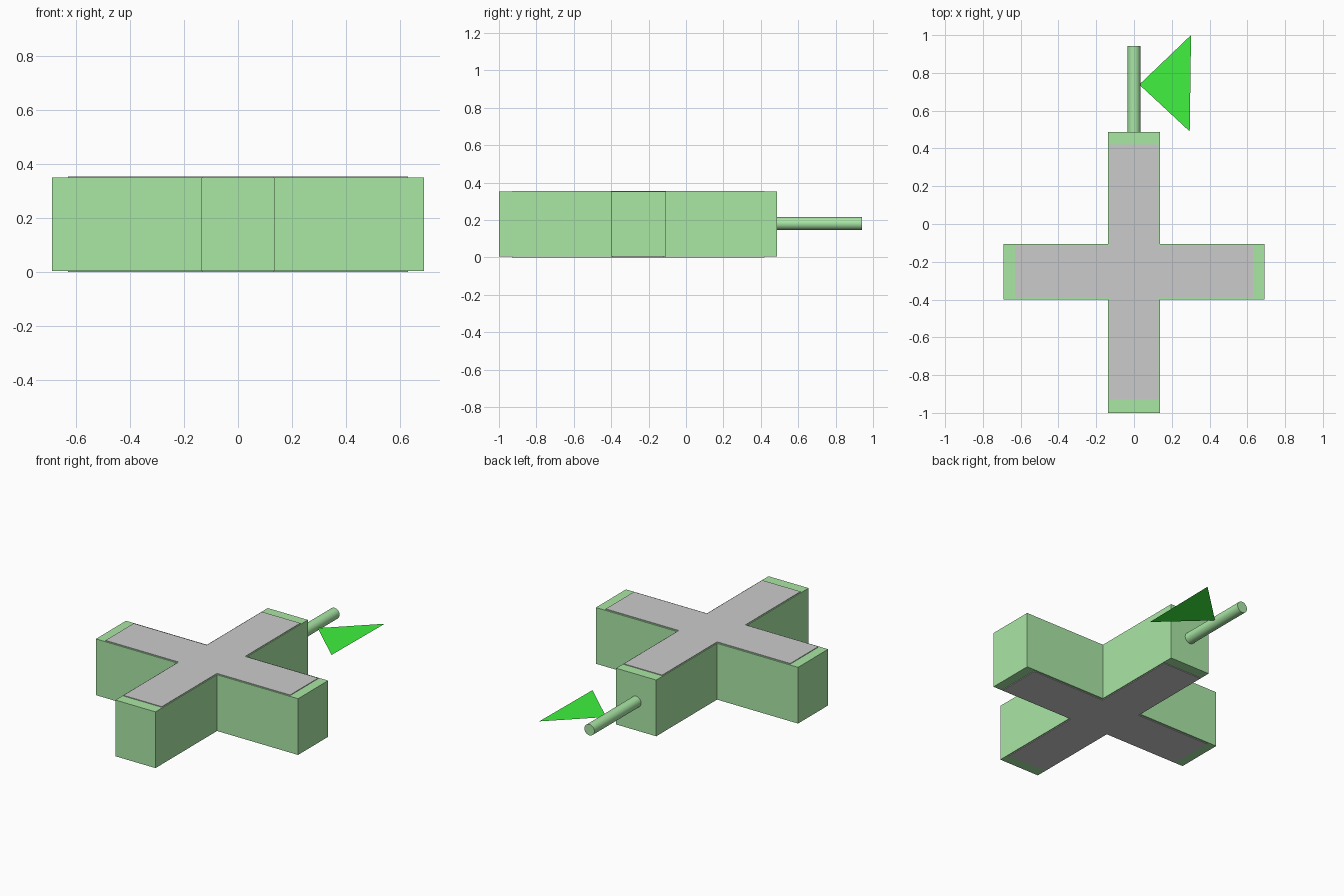
import bpy, bmesh, math

if "Cube" in bpy.data.objects:
    bpy.data.objects.remove(bpy.data.objects["Cube"])


def material(name, color):
    m = bpy.data.materials.new(name)
    m.diffuse_color = (*color, 1)
    m.use_nodes = True
    m.node_tree.nodes["Principled BSDF"].inputs["Base Color"].default_value = m.diffuse_color
    return m


def prism(name, outline, z0, z1, mat=None):
    """Extrude a flat outline from z0 to z1 (flat sheet when equal)."""
    bm = bmesh.new()
    face = bm.faces.new([bm.verts.new((x, y, z0)) for x, y in outline])
    if z1 > z0:
        ext = bmesh.ops.extrude_face_region(bm, geom=[face])
        top = [v for v in ext["geom"] if isinstance(v, bmesh.types.BMVert)]
        bmesh.ops.translate(bm, verts=top, vec=(0, 0, z1 - z0))
        bmesh.ops.recalc_face_normals(bm, faces=bm.faces)
    mesh = bpy.data.meshes.new(name)
    bm.to_mesh(mesh)
    bm.free()
    obj = bpy.data.objects.new(name, mesh)
    bpy.context.collection.objects.link(obj)
    if mat:
        mesh.materials.append(mat)
    return obj


def cross(wide, narrow, front, back, arm_front, arm_back):
    """Outline of a cross symmetric in x."""
    right = [(narrow, front), (narrow, arm_front), (wide, arm_front),
             (wide, arm_back), (narrow, arm_back), (narrow, back)]
    return right + [(-x, y) for x, y in reversed(right)]


green = material("green", (0.40, 0.80, 0.376))
bright = material("bright_green", (0.05, 0.88, 0.05))

# Cross-shaped body with thin grey inlays above and below
prism("cross_body", cross(0.69, 0.137, -1.0, 0.486, -0.40, -0.107), 0.004, 0.351, green)
inlay = cross(0.63, 0.131, -0.93, 0.42, -0.392, -0.117)
prism("top_inlay", inlay, 0.351, 0.355)
prism("bottom_inlay", inlay, 0.0, 0.004)

# Rod out of the back arm
bpy.ops.mesh.primitive_cylinder_add(vertices=32, radius=0.034, depth=0.458,
                                    location=(0, 0.713, 0.181),
                                    rotation=(math.pi / 2, 0, 0))
rod = bpy.context.object
rod.name = "stem_rod"
rod.data.materials.append(green)
bpy.ops.object.shade_smooth_by_angle()

# Flat triangular leaf beside the rod
prism("leaf", [(0.028, 0.738), (0.295, 0.49), (0.302, 1.0)], 0.175, 0.175, bright)
